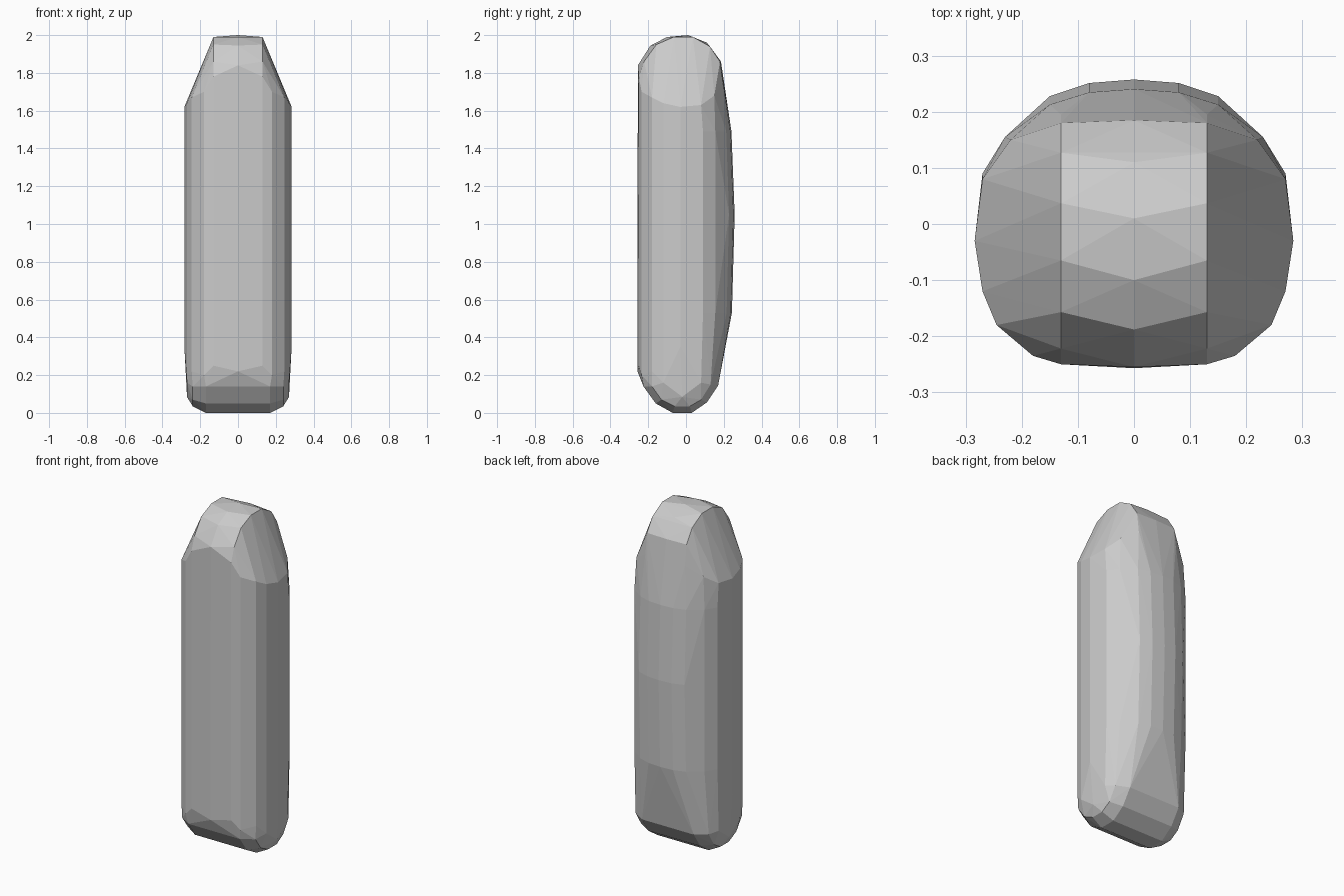
import bpy, bmesh

points = []

def add(pts):
    """Add points mirrored across x = 0."""
    for x, y, z in pts:
        points.append((x, y, z))
        if x:
            points.append((-x, y, z))

# Long straight sides: half plan section from side towards front
side = [(0.284, -0.03), (0.27, -0.12), (0.245, -0.18), (0.18, -0.235)]
add([(x, y, z) for (x, y), z in zip(side, (1.62, 1.64, 1.67, 1.70))])
add([(x, y, z) for (x, y), z in zip(side, (0.35, 0.28, 0.22, 0.20))])
add([(0.13, -0.25, 0.25), (0, -0.257, 0.22), (0, -0.255, 1.84)])

# Bulging back: half plan section repeated at three heights
back = [(0.27, 0.09), (0.23, 0.155), (0.15, 0.215), (0.08, 0.237), (0, 0.243)]
for z, grow in ((0.53, 1.0), (1.05, 1.06), (1.49, 0.99)):
    add([(x, y * (grow if x < 0.2 else 1), z) for x, y in back])
add([(0.27, 0.08, 1.63), (0.22, 0.15, 1.68), (0.13, 0.195, 1.74)])

# Rounded top ridge: edge arc and crown arc
add([(0.13, y, z) for y, z in (
    (-0.25, 1.78), (-0.222, 1.86), (-0.157, 1.95), (-0.065, 1.99),
    (0.037, 1.99), (0.127, 1.94), (0.18, 1.86))])
add([(0, y, z) for y, z in (
    (-0.188, 1.945), (-0.1, 1.99), (0.01, 2.0), (0.11, 1.96), (0.185, 1.86))])

# Rounded base: underside arc, then two shrinking side arcs
add([(0.17, y, z) for y, z in (
    (-0.225, 0.14), (-0.16, 0.05), (-0.07, 0.0),
    (0.03, 0.0), (0.11, 0.055), (0.17, 0.145))])
add([(0.24, y, z) for y, z in (
    (-0.18, 0.14), (-0.13, 0.07), (-0.06, 0.035),
    (0.02, 0.035), (0.08, 0.07), (0.13, 0.15))])
add([(0.27, y, z) for y, z in ((-0.12, 0.16), (-0.02, 0.085), (0.08, 0.16))])

# Wrap the sections in one faceted body
bm = bmesh.new()
for p in points:
    bm.verts.new(p)
bmesh.ops.convex_hull(bm, input=bm.verts[:])
bmesh.ops.delete(bm, geom=[v for v in bm.verts if not v.link_faces], context='VERTS')
bmesh.ops.recalc_face_normals(bm, faces=bm.faces[:])
mesh = bpy.data.meshes.new("faceted_body")
bm.to_mesh(mesh)
bm.free()
obj = bpy.data.objects.new("faceted_body", mesh)
bpy.context.collection.objects.link(obj)
